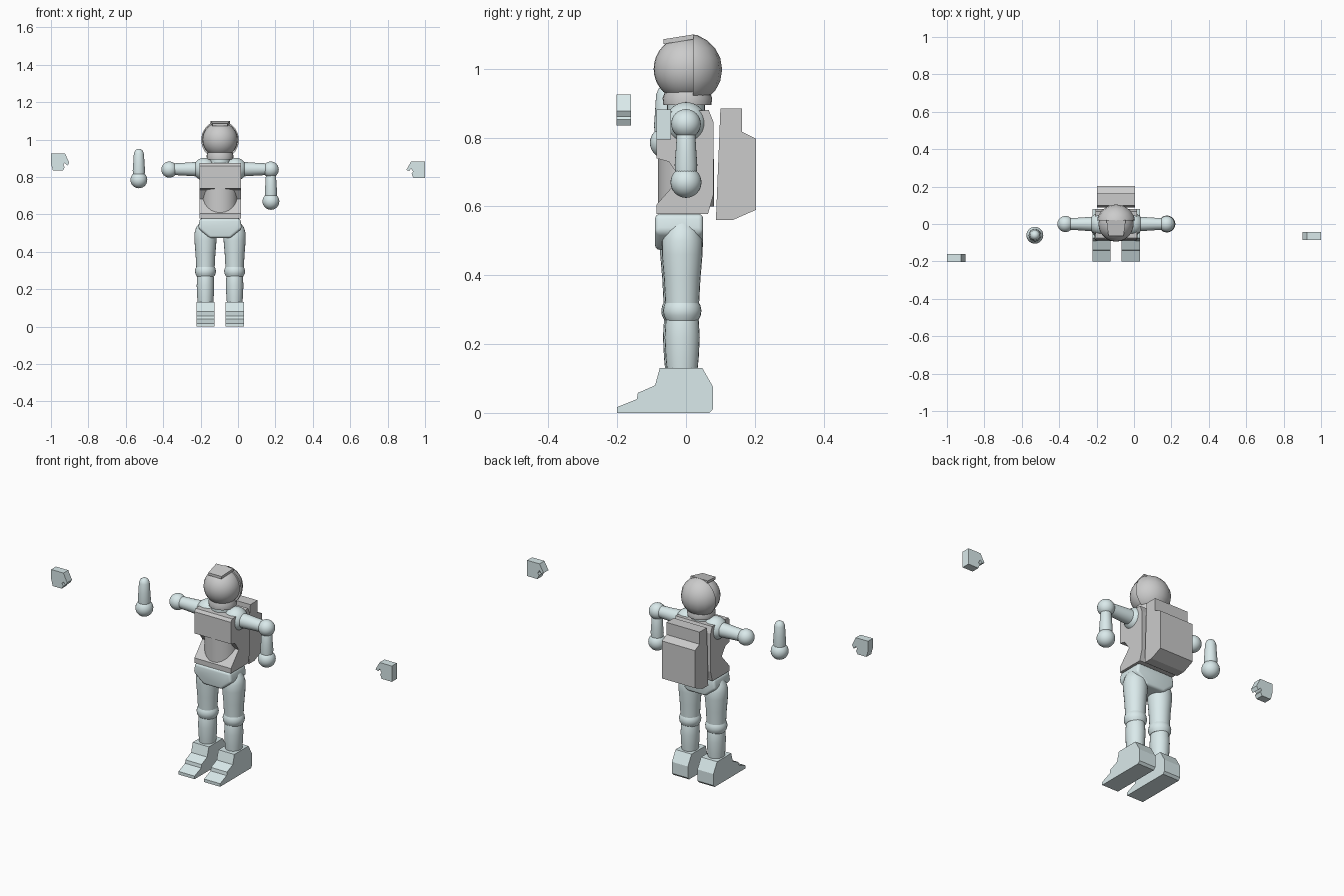
import bpy, bmesh, math
from mathutils import Matrix

if "Cube" in bpy.data.objects:
    bpy.data.objects.remove(bpy.data.objects["Cube"])

CX = -0.096                       # body centre line
mat = bpy.data.materials.new("pale_suit")
mat.diffuse_color = (0.70, 0.82, 0.83, 1)
mat.use_nodes = True
mat.node_tree.nodes["Principled BSDF"].inputs["Base Color"].default_value = mat.diffuse_color


def finish(name, bm, suit, smooth=True):
    bmesh.ops.remove_doubles(bm, verts=bm.verts, dist=1e-5)
    bmesh.ops.recalc_face_normals(bm, faces=bm.faces)
    me = bpy.data.meshes.new(name)
    bm.to_mesh(me)
    bm.free()
    ob = bpy.data.objects.new(name, me)
    bpy.context.collection.objects.link(ob)
    if suit:
        me.materials.append(mat)
    if smooth:
        bpy.ops.object.select_all(action='DESELECT')
        bpy.context.view_layer.objects.active = ob
        ob.select_set(True)
        bpy.ops.object.shade_smooth_by_angle(angle=math.radians(35))
    return ob


def lathe(name, prof, loc, suit=True, axis='Z', sx=1, sy=1, seg=24):
    """Spin an (r, h) profile around an axis."""
    bm = bmesh.new()
    rings = [[bm.verts.new((r * sx * math.cos(a), r * sy * math.sin(a), h))
              for a in (2 * math.pi * i / seg for i in range(seg))] for r, h in prof]
    for lo, hi in zip(rings, rings[1:]):
        for i in range(seg):
            j = (i + 1) % seg
            bm.faces.new((lo[i], lo[j], hi[j], hi[i]))
    for ring, (r, h) in ((rings[0], prof[0]), (rings[-1], prof[-1])):
        if r > 0:
            bm.faces.new(ring)
    rot = {'Z': 0, 'X': math.pi / 2, '-X': -math.pi / 2}[axis]
    bmesh.ops.transform(bm, matrix=Matrix.Translation(loc) @ Matrix.Rotation(rot, 4, 'Y'), verts=bm.verts)
    return finish(name, bm, suit)


def ball(name, loc, r, suit=True):
    bm = bmesh.new()
    bmesh.ops.create_uvsphere(bm, u_segments=28, v_segments=16, radius=r,
                              matrix=Matrix.Translation(loc))
    return finish(name, bm, suit)


def slab(name, pts, a, b, suit=True, along='x', bevel=0):
    """Extrude a profile: (y, z) along x, or (x, z) along y."""
    bm = bmesh.new()
    put = (lambda p, t: (t, p[0], p[1])) if along == 'x' else (lambda p, t: (p[0], t, p[1]))
    va, vb = ([bm.verts.new(put(p, t)) for p in pts] for t in (a, b))
    n = len(pts)
    bm.faces.new(va)
    bm.faces.new(vb[::-1])
    for i in range(n):
        j = (i + 1) % n
        bm.faces.new((va[i], va[j], vb[j], vb[i]))
    if bevel:
        bmesh.ops.bevel(bm, geom=bm.edges[:], offset=bevel, segments=4, profile=0.5, affect='EDGES')
    return finish(name, bm, suit, bevel > 0)


# Helmet: smooth visor ball, faceted rear shell, crest and collar
ball("visor", (CX, 0, 1.0), 0.094, False)
bm = bmesh.new()
bmesh.ops.create_uvsphere(bm, u_segments=16, v_segments=10, radius=0.105,
                          matrix=Matrix.Translation((CX, 0, 0.998)))
bmesh.ops.bisect_plane(bm, geom=bm.verts[:] + bm.edges[:] + bm.faces[:],
                       plane_co=(0, 0.02, 0), plane_no=(0, 1, 0), clear_inner=True)
bmesh.ops.holes_fill(bm, edges=bm.edges[:])
finish("helmet_shell", bm, False)
bm = bmesh.new()
bmesh.ops.create_cube(bm, size=1)
for v in bm.verts:                # crest narrows to the front
    x, y, z = v.co
    half = 0.052 if y > 0 else 0.04
    v.co = (CX + 2 * x * half, 0.022 if y > 0 else -0.065, (1.086 if y > 0 else 1.072) + (z + .5) * 0.014)
finish("helmet_crest", bm, False, False)
lathe("helmet_collar", [(0.07, 0.895), (0.072, 0.915), (0.065, 0.935)], (CX, 0.004, 0), False)
lathe("neck", [(0.055, 0.86), (0.055, 0.91)], (CX, 0, 0))

# Torso armour with an inset belly, and the backpack
slab("torso_armour", [(-0.075, 0.875), (-0.086, 0.86), (-0.086, 0.74), (-0.05, 0.73), (-0.017, 0.683),
                      (-0.086, 0.605), (-0.086, 0.578), (0.064, 0.578), (0.08, 0.635),
                      (0.08, 0.845), (0.066, 0.88)], -0.206, 0.017, False)
lathe("belly", [(0.093, 0.6), (0.093, 0.64), (0.093, 0.738)], (CX, 0, 0), False, sy=0.88)
slab("backpack", [(0.1, 0.884), (0.163, 0.884), (0.163, 0.817), (0.203, 0.797), (0.203, 0.59),
                  (0.137, 0.561), (0.087, 0.561)], -0.197, 0.005, False)

# Pelvis
slab("pelvis", [(CX - 0.108, 0.578), (CX + 0.108, 0.578), (CX + 0.117, 0.525),
                (CX + 0.055, 0.474), (CX - 0.055, 0.474), (CX - 0.117, 0.525)],
     -0.09, 0.05, True, 'y', 0.014)


# Forearm with a wrist ball at its lower end
def forearm(side, x, y, z):
    lathe(side + "_forearm", [(0.028, 0), (0.033, 0.05), (0.03, 0.09), (0.027, 0.14),
                              (0.02, 0.157), (0.01, 0.164), (0, 0.166)], (x, y, z))
    ball(side + "_wrist", (x, y, z), 0.045)


forearm("right", 0.176, 0, 0.67)
forearm("left", -0.53, -0.06, 0.785)

for side, s in (("right", 1), ("left", -1)):
    # Arms
    ball(side + "_shoulder", (CX + s * 0.083, 0, 0.842), 0.061)
    lathe(side + "_upper_arm", [(0.04, 0), (0.037, 0.07), (0.034, 0.11), (0.031, 0.17), (0.03, 0.19)],
          (CX + s * 0.083, 0, 0.842), axis='X' if s > 0 else '-X')
    ball(side + "_elbow", (CX + s * 0.271, 0, 0.84), 0.043)
    # Legs
    x, y = CX + s * 0.078, -0.011 if s > 0 else -0.016
    lathe(side + "_thigh", [(0.049, 0.315), (0.053, 0.39), (0.059, 0.46), (0.059, 0.5),
                            (0.05, 0.53), (0.035, 0.55), (0, 0.56)], (x, y, 0))
    lathe(side + "_knee", [(0.046, 0.268), (0.054, 0.283), (0.056, 0.298), (0.053, 0.312), (0.046, 0.325)],
          (x, y, 0))
    lathe(side + "_shin", [(0.044, 0.12), (0.048, 0.16), (0.051, 0.22), (0.048, 0.27), (0.045, 0.28)],
          (x, y, 0), sx=0.92)
    slab(side + "_boot", [(-0.2, 0.017), (-0.143, 0.04), (-0.14, 0.058), (-0.09, 0.08), (-0.076, 0.131),
                          (0.047, 0.131), (0.079, 0.075), (0.079, 0.012), (0.068, 0), (-0.2, 0)],
         x - 0.049, x + 0.049)

# Detached hands with a small notch between thumb and fingers
slab("right_hand", [(0.925, 0.882), (1.0, 0.882), (1.0, 0.795), (0.938, 0.795), (0.928, 0.818),
                    (0.936, 0.828), (0.926, 0.846), (0.915, 0.832), (0.9, 0.838)],
     -0.086, -0.043, True, 'y')
slab("left_hand", [(-1.0, 0.925), (-0.925, 0.925), (-0.902, 0.878), (-0.912, 0.86), (-0.926, 0.876),
                   (-0.934, 0.865), (-0.926, 0.853), (-0.936, 0.836), (-0.99, 0.836), (-1.0, 0.872)],
     -0.202, -0.16, True, 'y')
